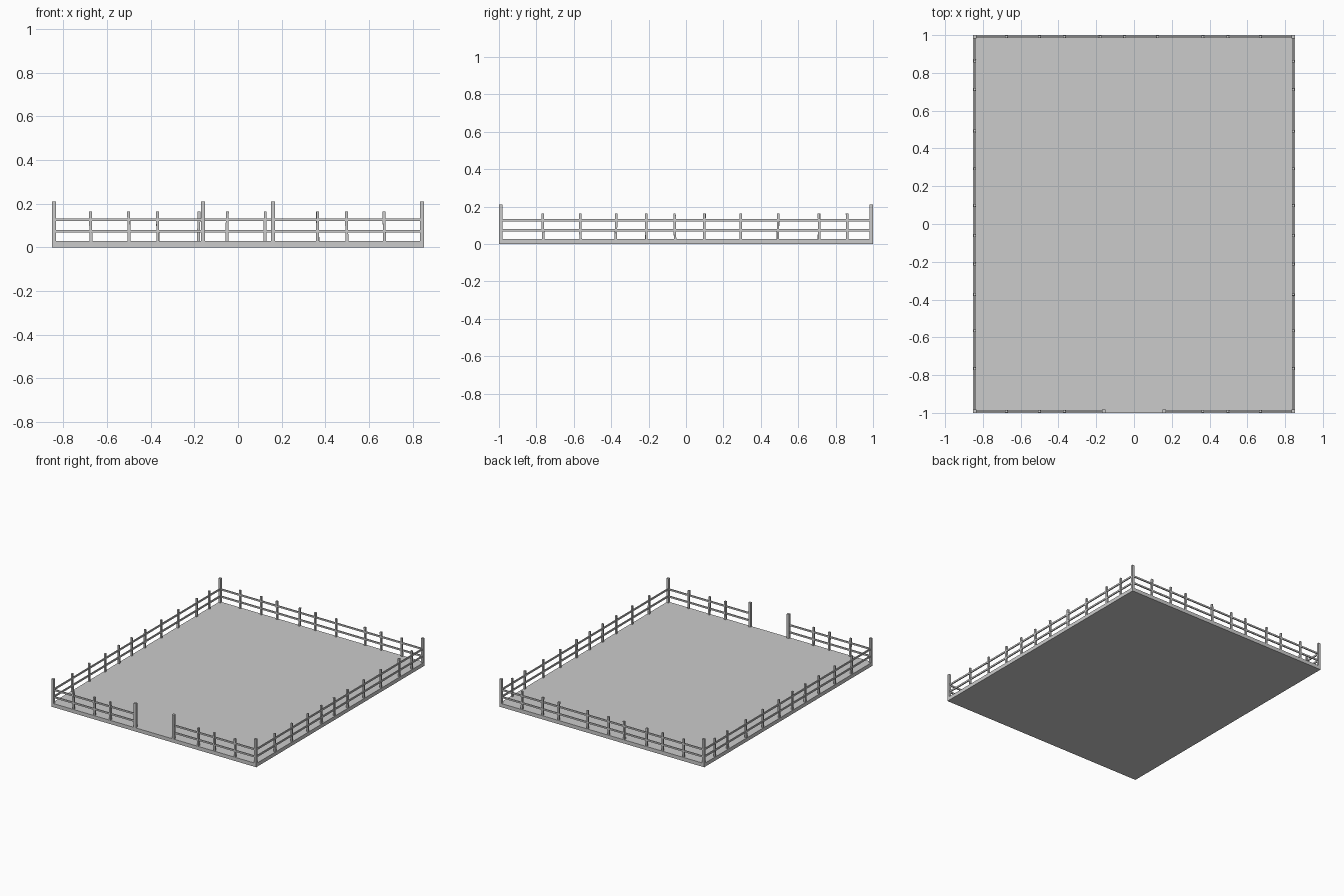
import bpy
import random
from mathutils import Matrix

random.seed(4)
cube = bpy.data.objects.get("Cube")
if cube:
    bpy.data.objects.remove(cube, do_unlink=True)

grey = bpy.data.materials.new("plain grey")
grey.use_nodes = True
grey.diffuse_color = (0.6, 0.6, 0.6, 1)
grey.node_tree.nodes["Principled BSDF"].inputs["Base Color"].default_value = (0.6, 0.6, 0.6, 1)

HALF_X, HALF_Y = 0.852, 1.0
BASE = 0.028
POST = 0.018
EDGE_X, EDGE_Y = HALF_X - POST / 2, HALF_Y - POST / 2


def box(name, low, high, tilt=(0, 0)):
    """Box between two corners, optionally leaning about its centre."""
    size = [b - a for a, b in zip(low, high)]
    bpy.ops.mesh.primitive_cube_add(size=1)
    ob = bpy.context.object
    ob.name = name
    ob.data.transform(Matrix.Diagonal((*size, 1)))
    ob.location = [(a + b) / 2 for a, b in zip(low, high)]
    ob.rotation_euler = (tilt[0], tilt[1], 0)
    ob.data.materials.append(grey)
    return ob


def upright(name, x, y, width, top, tilt=(0, 0)):
    h = width / 2
    box(name, (x - h, y - h, BASE - 0.004), (x + h, y + h, top), tilt)


def rails(name, start, end):
    """Two horizontal rails between two points on the fence line."""
    for level, z in (("lower", 0.073), ("upper", 0.127)):
        low = (min(start[0], end[0]) - 0.004, min(start[1], end[1]) - 0.004, z - 0.006)
        high = (max(start[0], end[0]) + 0.004, max(start[1], end[1]) + 0.004, z + 0.006)
        box(f"{name}_{level}_rail", low, high)


def lean():
    return random.uniform(-0.03, 0.03)


# Ground slab
box("ground_slab", (-HALF_X, -HALF_Y, 0), (HALF_X, HALF_Y, BASE))

# Tall posts at the corners and the gateway
for x in (-EDGE_X, EDGE_X):
    for y in (-EDGE_Y, EDGE_Y):
        upright("corner_post", x, y, POST, 0.21)
for x in (-0.16, 0.16):
    upright("gate_post", x, -EDGE_Y, POST, 0.21)

# Rails, with an opening at the front
rails("back", (-EDGE_X, EDGE_Y), (EDGE_X, EDGE_Y))
for label, s in (("right", -1), ("left", 1)):
    rails(label, (s * EDGE_X, -EDGE_Y), (s * EDGE_X, EDGE_Y))
    rails("front_" + label, (s * 0.16, -EDGE_Y), (s * EDGE_X, -EDGE_Y))

# Short pickets, each leaning a little
for x in (-0.675, -0.5, -0.368, -0.18, -0.05, 0.124, 0.365, 0.498, 0.67):
    upright("back_picket", x, EDGE_Y, 0.013, 0.164, (0, lean()))
    if abs(x) > 0.2:
        upright("front_picket", x, -EDGE_Y, 0.013, 0.164, (0, lean()))
for y in (-0.765, -0.565, -0.374, -0.212, -0.06, 0.098, 0.292, 0.492, 0.712, 0.862):
    for label, s in (("right", -1), ("left", 1)):
        upright(label + "_picket", s * EDGE_X, y, 0.013, 0.164, (lean(), 0))
